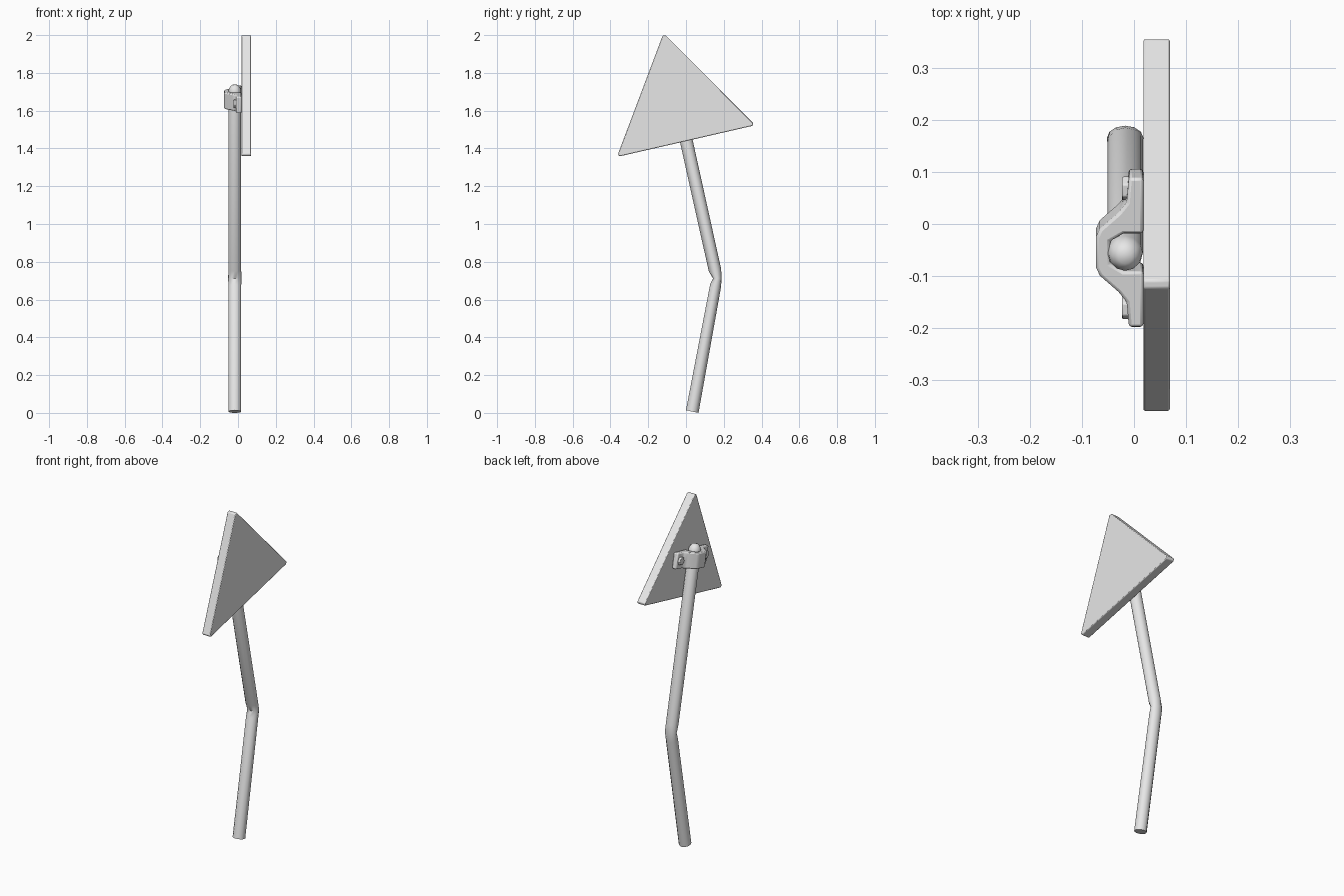
import bpy, bmesh
from math import sin, cos, pi, radians
from mathutils import Vector, Matrix

cube = bpy.data.objects.get("Cube")
if cube:
    bpy.data.objects.remove(cube)

grey = bpy.data.materials.new("light_grey")
grey.use_nodes = True
grey.diffuse_color = (0.8, 0.8, 0.8, 1)
grey.node_tree.nodes["Principled BSDF"].inputs["Base Color"].default_value = (0.8, 0.8, 0.8, 1)

POLE_X = -0.017
RADIUS = 0.034
TILT = radians(12)


def finish(name, bm, bevel=0, segments=2, angle=35):
    bmesh.ops.recalc_face_normals(bm, faces=bm.faces)
    mesh = bpy.data.meshes.new(name)
    bm.to_mesh(mesh)
    bm.free()
    mesh.materials.append(grey)
    ob = bpy.data.objects.new(name, mesh)
    bpy.context.collection.objects.link(ob)
    if bevel:
        mod = ob.modifiers.new("soft_edges", "BEVEL")
        mod.width = bevel
        mod.segments = segments
        mod.limit_method = "ANGLE"
    bpy.ops.object.select_all(action="DESELECT")
    ob.select_set(True)
    bpy.context.view_layer.objects.active = ob
    bpy.ops.object.shade_smooth_by_angle(angle=radians(angle))
    return ob


def extrude(bm, points, offset):
    face = bm.faces.new([bm.verts.new(p) for p in points])
    new = bmesh.ops.extrude_face_region(bm, geom=[face])["geom"]
    bmesh.ops.translate(bm, vec=offset, verts=[v for v in new if isinstance(v, bmesh.types.BMVert)])


# Bent pole: rings of (y, z, lean, width across y, width across x), crumpled at the bend
rings = [(0.033, 0.007, -TILT, 1, 1),
         (0.156, 0.67, -TILT * 1.5, 0.88, 1),
         (0.166, 0.712, 0, 0.68, 1.03),
         (0.153, 0.757, TILT, 0.98, 1)]
top = Vector((-0.056, 1.70))
for i in range(4):
    a = i * pi / 8
    rise = RADIUS * 1.2 * sin(a)
    rings.append((top.x - rise * sin(TILT), top.y + rise * cos(TILT), TILT, cos(a), cos(a)))
SIDES = 12
bm = bmesh.new()
loops = []
for y, z, lean, wy, wx in rings:
    loop = []
    for k in range(SIDES):
        a = 2 * pi * k / SIDES
        across = RADIUS * wy * sin(a)
        loop.append(bm.verts.new((POLE_X + RADIUS * wx * cos(a), y + across * cos(lean), z + across * sin(lean))))
    loops.append(loop)
for low, high in zip(loops, loops[1:]):
    for k in range(SIDES):
        n = (k + 1) % SIDES
        bm.faces.new((low[k], low[n], high[n], high[k]))
bm.faces.new(loops[0])
bm.faces.new(loops[-1])
finish("bent_pole", bm, angle=50)

# Triangular sign plate with clipped corners
corners = [Vector((0.018, -0.119, 2.01)), Vector((0.018, -0.366, 1.355)), Vector((0.018, 0.367, 1.523))]
outline = []
for i, c in enumerate(corners):
    for other in (corners[i - 1], corners[(i + 1) % 3]):
        outline.append(c + (other - c).normalized() * 0.015)
bm = bmesh.new()
extrude(bm, outline, (0.051, 0, 0))
finish("sign_plate", bm, bevel=0.004)

# Clamp and bolts share the lean of the upper pole
clamp_frame = Matrix.Translation((0, -0.046, 1.66)) @ Matrix.Rotation(TILT, 4, "X")

# Clamp strap: half profile (across, depth), mirrored
outer = [(0.147, 0.018), (0.147, -0.01), (0.098, -0.014), (0.078, -0.03), (0.046, -0.066), (0.03, -0.073)]
inner = [(0.022, -0.046), (0.037, -0.02), (0.037, 0.018)]
half = outer + [(-u, x) for u, x in reversed(outer)]
half += [(-u, x) for u, x in reversed(inner)] + inner
bm = bmesh.new()
extrude(bm, [(x, u, -0.045) for u, x in half], (0, 0, 0.09))
bm.transform(clamp_frame)
finish("clamp", bm, bevel=0.006, angle=40)

# Hexagonal bolt heads on the two flanges
for side, name in ((1, "back_bolt"), (-1, "front_bolt")):
    bm = bmesh.new()
    bmesh.ops.create_cone(bm, cap_ends=True, segments=6, radius1=0.024, radius2=0.024, depth=0.016,
                          matrix=Matrix.Translation((-0.015, side * 0.117, 0)) @ Matrix.Rotation(pi / 2, 4, "Y"))
    bm.transform(clamp_frame)
    finish(name, bm, bevel=0.003)
